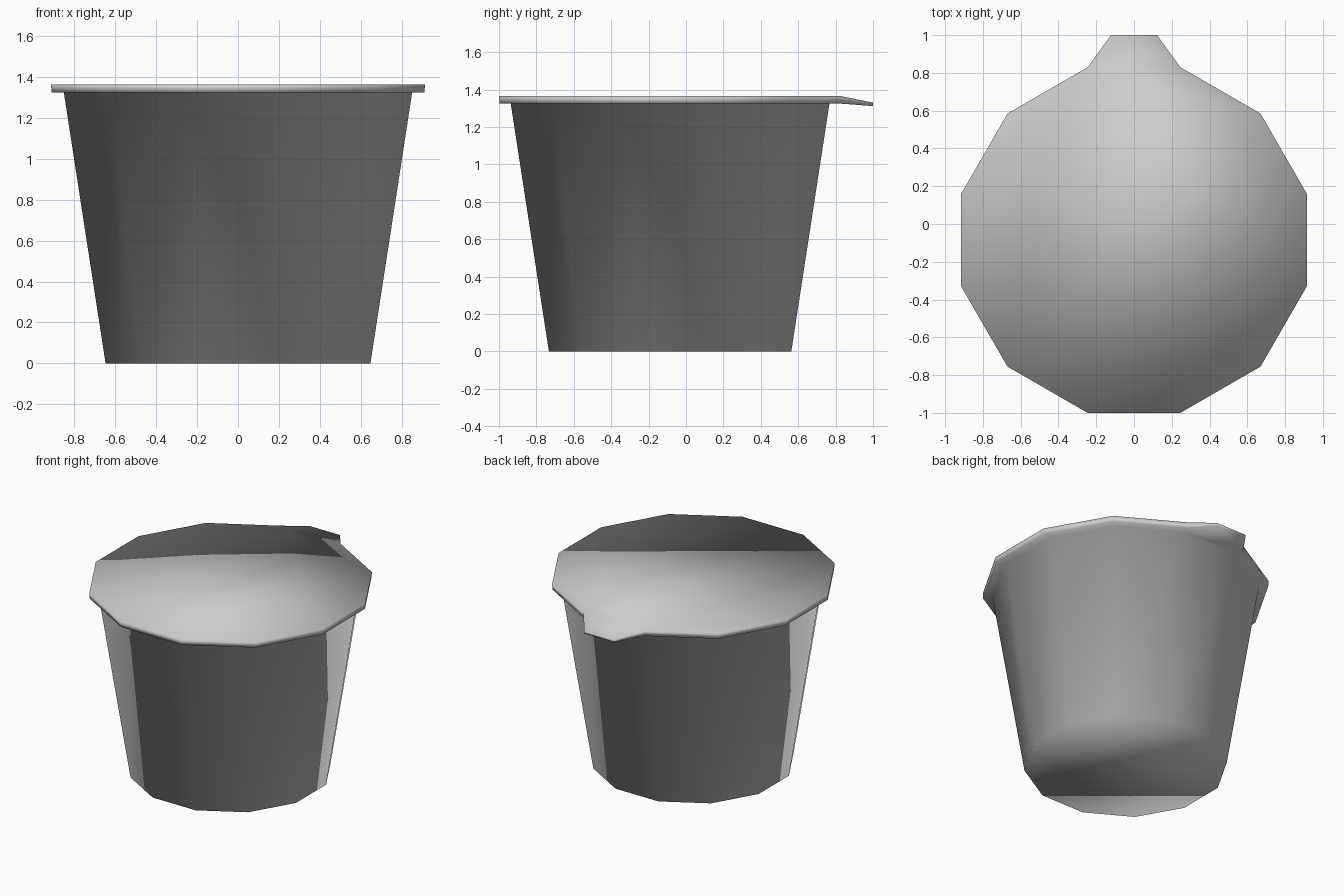
import bpy
import bmesh
from math import cos, sin, pi

cube = bpy.data.objects.get("Cube")
if cube:
    bpy.data.objects.remove(cube, do_unlink=True)

SIDES = 12
CENTRE_Y = -0.085

grey = bpy.data.materials.new("light grey")
grey.use_nodes = True
colour = (0.6, 0.6, 0.6, 1)
grey.diffuse_color = colour
grey.node_tree.nodes["Principled BSDF"].inputs["Base Color"].default_value = colour

bm = bmesh.new()


def ring(apothem, z):
    """Twelve-sided ring with flat sides facing front, back, left and right."""
    r = apothem / cos(pi / SIDES)
    angles = [(i + 0.5) * 2 * pi / SIDES for i in range(SIDES)]
    return [bm.verts.new((r * cos(a), CENTRE_Y + r * sin(a), z)) for a in angles]


def bridge(lower, upper):
    return [bm.faces.new((lower[i], lower[(i + 1) % SIDES],
                          upper[(i + 1) % SIDES], upper[i])) for i in range(SIDES)]


# Tapered cup, flange under the lid, lid rim: one continuous smooth shell
base = ring(0.648, 0)
mouth = ring(0.852, 1.325)
rim_bottom = ring(0.912, 1.325)
rim_top = ring(0.915, 1.365)
bm.faces.new(base[::-1])
bridge(base, mouth)
bridge(mouth, rim_bottom)
rim = bridge(rim_bottom, rim_top)
bm.faces.new(rim_top)

# Pull tab: the back rim face extruded, narrowed and bent down
back = max(rim, key=lambda f: f.calc_center_median().y)
tab = bmesh.ops.extrude_discrete_faces(bm, faces=[back])["faces"][0]
for v in tab.verts:
    upper = v.co.z > 1.345
    v.co = (0.122 if v.co.x > 0 else -0.122, 1.0, 1.33 if upper else 1.312)
sides = []
for edge in list(tab.edges):
    a, b = edge.verts

    def root(v):
        loop = rim_top if v.co.z > 1.32 else rim_bottom
        right_half = [p for p in loop if p.co.x * v.co.x > 0]
        return max(right_half, key=lambda p: p.co.y)

    sides.append(bm.faces.new((a, b, root(b), root(a)))
                 if not bm.faces.get((a, b, root(b), root(a))) else None)

bmesh.ops.recalc_face_normals(bm, faces=bm.faces)
for face in bm.faces:
    face.smooth = True

mesh = bpy.data.meshes.new("lidded_cup")
bm.to_mesh(mesh)
bm.free()
mesh.materials.append(grey)
cup = bpy.data.objects.new("lidded_cup", mesh)
bpy.context.collection.objects.link(cup)
